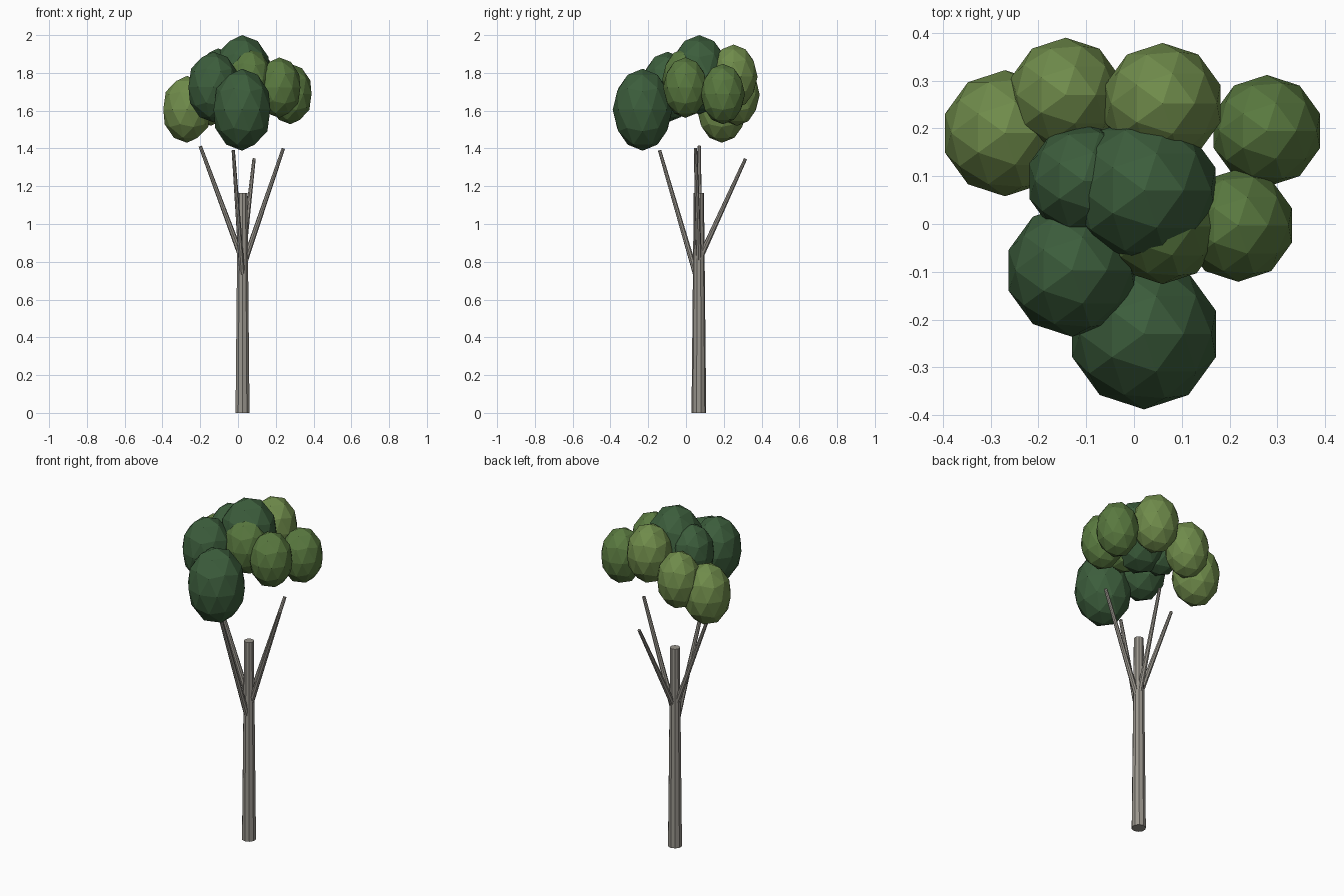
import bpy
from mathutils import Vector

if "Cube" in bpy.data.objects:
    bpy.data.objects.remove(bpy.data.objects["Cube"])


def material(name, rgb):
    m = bpy.data.materials.new(name)
    m.diffuse_color = (*rgb, 1)
    m.use_nodes = True
    m.node_tree.nodes["Principled BSDF"].inputs["Base Color"].default_value = m.diffuse_color
    return m


bark = material("bark", (0.32, 0.30, 0.265))
dark = material("dark_leaf", (0.045, 0.11, 0.045))
mid = material("mid_leaf", (0.10, 0.19, 0.05))
light = material("light_leaf", (0.16, 0.26, 0.07))


def limb(name, start, end, r1, r2, sides):
    """Tapered round limb running from start to end."""
    a, b = Vector(start), Vector(end)
    bpy.ops.mesh.primitive_cone_add(vertices=sides, radius1=r1, radius2=r2,
                                    depth=(b - a).length, location=(a + b) / 2)
    o = bpy.context.object
    o.name = name
    o.rotation_euler = (b - a).to_track_quat('Z', 'Y').to_euler()
    o.data.materials.append(bark)


def leaf_clump(name, center, r, rz, mat):
    """Faceted, vertically stretched foliage ball."""
    bpy.ops.mesh.primitive_ico_sphere_add(subdivisions=2, radius=1, location=center)
    o = bpy.context.object
    o.name = name
    o.scale = (r, r, rz)
    o.data.materials.append(mat)


# Trunk
limb("trunk", (0.024, 0.068, 0), (0.024, 0.068, 1.165), 0.039, 0.027, 10)

# Branches: base inside the trunk, free tip
branches = {
    "left": ((0.02, 0.07, 0.82), (-0.20, 0.07, 1.412)),
    "right": ((0.025, 0.07, 0.77), (0.24, 0.05, 1.40)),
    "front": ((0.025, 0.065, 0.69), (-0.025, -0.14, 1.39)),
    "back": ((0.025, 0.07, 0.81), (0.085, 0.315, 1.345)),
}
for side, (a, b) in branches.items():
    limb(side + "_branch", a, b, 0.016, 0.009, 8)

# Foliage clumps: centre, horizontal radius, vertical radius
clumps = [
    ((-0.27, 0.19, 1.607), 0.132, 0.177, light),
    ((-0.143, 0.27, 1.685), 0.12, 0.165, light),
    ((0.06, 0.252, 1.78), 0.127, 0.17, light),
    ((0.278, 0.195, 1.688), 0.117, 0.16, mid),
    ((0.218, -0.003, 1.722), 0.118, 0.16, mid),
    ((0.06, -0.005, 1.765), 0.121, 0.165, mid),
    ((0.022, 0.07, 1.79), 0.156, 0.21, dark),
    ((-0.105, 0.09, 1.765), 0.12, 0.165, dark),
    ((-0.13, -0.097, 1.725), 0.139, 0.187, dark),
    ((0.021, -0.23, 1.605), 0.158, 0.217, dark),
]
for i, (c, r, rz, mat) in enumerate(clumps, 1):
    leaf_clump(f"leaf_clump_{i}", c, r, rz, mat)
